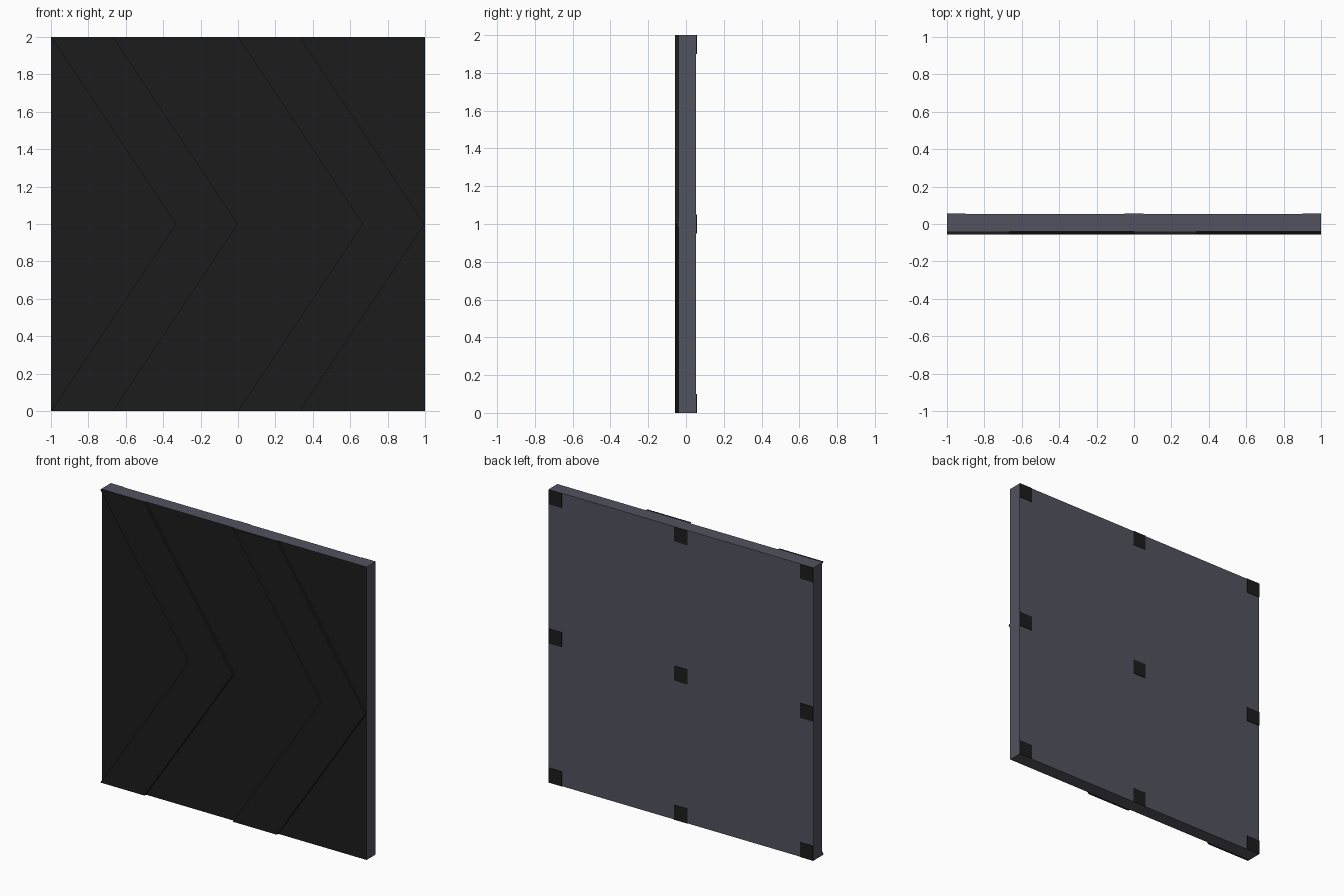
import bpy, bmesh

if "Cube" in bpy.data.objects:
    bpy.data.objects.remove(bpy.data.objects["Cube"])

def material(name, rgb):
    m = bpy.data.materials.new(name)
    m.diffuse_color = (*rgb, 1)
    m.use_nodes = True
    m.node_tree.nodes["Principled BSDF"].inputs["Base Color"].default_value = m.diffuse_color
    return m

slate = material("slate", (0.085, 0.085, 0.115))
black = material("black", (0.012, 0.012, 0.012))

Y_FRONT, Y_FACE, Y_BACK, Y_PAD = -0.057, -0.041, 0.053, 0.057

def prism(name, outline, y0, y1, mats):
    """Extrude an x-z outline from y0 (front) to y1 (back)."""
    bm = bmesh.new()
    face = bm.faces.new([bm.verts.new((x, y0, z)) for x, z in outline])
    ext = bmesh.ops.extrude_face_region(bm, geom=[face], use_keep_orig=True)
    for v in ext["geom"]:
        if isinstance(v, bmesh.types.BMVert):
            v.co.y = y1
    bmesh.ops.recalc_face_normals(bm, faces=bm.faces[:])
    me = bpy.data.meshes.new(name)
    bm.to_mesh(me)
    bm.free()
    for m in mats:
        me.materials.append(m)
    ob = bpy.data.objects.new(name, me)
    bpy.context.collection.objects.link(ob)
    return ob

def rect(x, z, w, h):
    return [(x, z), (x + w, z), (x + w, z + h), (x, z + h)]

# Main slab with a black front face
slab = prism("panel", rect(-1, 0, 2, 2), Y_FACE, Y_BACK, [slate, black])
for p in slab.data.polygons:
    if p.normal.y < -0.9:
        p.material_index = 1

# Two raised chevrons pointing to +x
W = 1 / 3
for i, x in enumerate((-1, 0)):
    prism(f"chevron_{i + 1}",
          [(x, 0), (x + W, 0), (x + 3 * W, 1), (x + W, 2), (x, 2), (x + 2 * W, 1)],
          Y_FRONT, Y_FACE, [black])

# Three by three grid of thin square pads on the back
for i, x in enumerate((-1, -0.05, 0.9)):
    for j, z in enumerate((0, 0.95, 1.9)):
        prism(f"back_pad_{i}_{j}", rect(x, z, 0.1, 0.1), Y_BACK, Y_PAD, [black])
